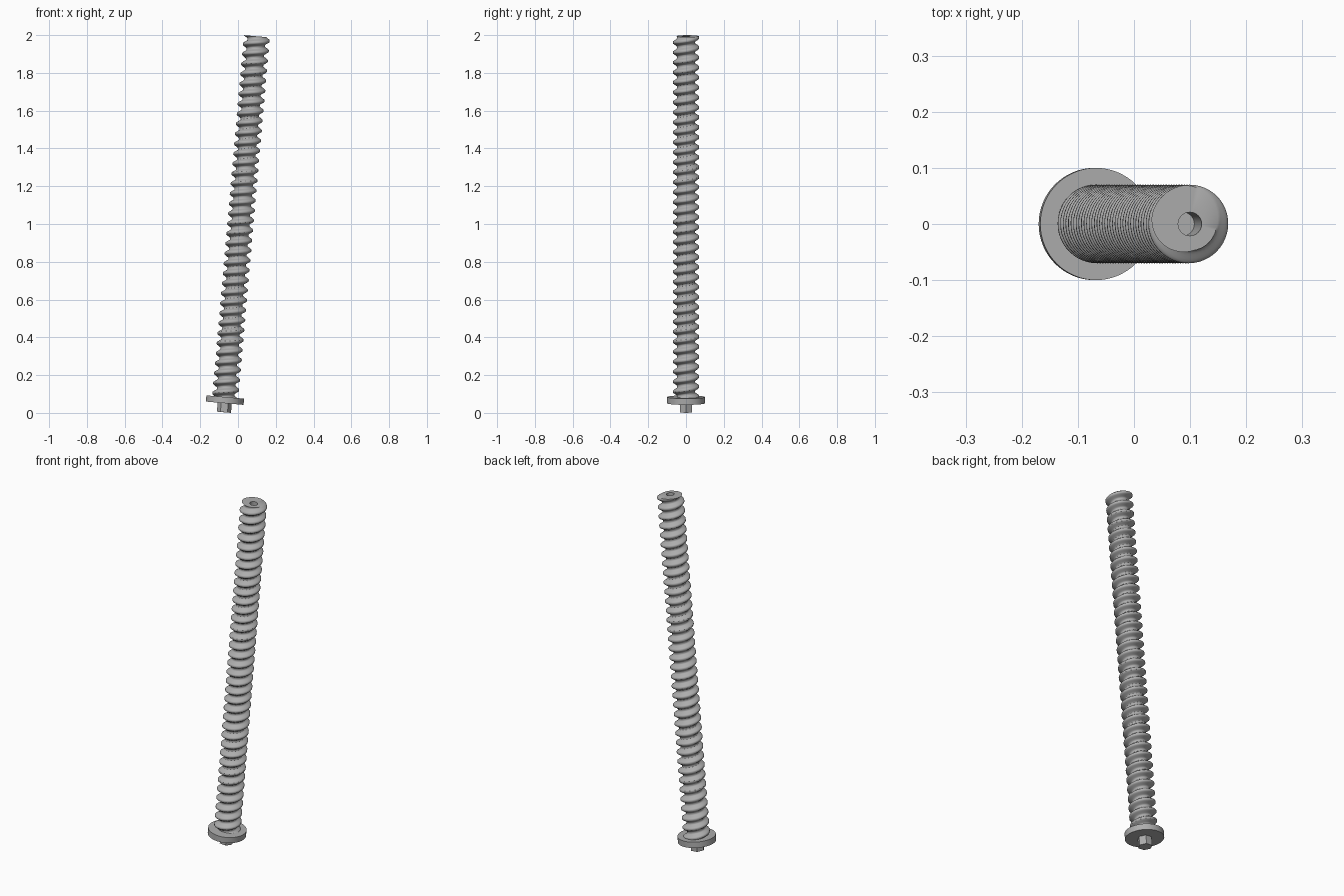
import bpy, bmesh
from math import sin, cos, pi, radians

if "Cube" in bpy.data.objects:
    bpy.data.objects.remove(bpy.data.objects["Cube"], do_unlink=True)

TILT = radians(5)
TOP, PITCH = 1.998, 0.053
FLANGE_LOW, FLANGE_HIGH = 0.048, 0.081

steel = bpy.data.materials.new("plain_steel_grey")
steel.use_nodes = True
grey = (0.42, 0.42, 0.42, 1)
steel.diffuse_color = grey
steel.node_tree.nodes["Principled BSDF"].inputs["Base Color"].default_value = grey


def loft(name, rings, sides):
    """Skin rings of (height, radius function of angle), capping both ends."""
    bm = bmesh.new()
    loops = []
    for z, radius in rings:
        loop = []
        for i in range(sides):
            a = 2 * pi * i / sides
            r = radius(a)
            loop.append(bm.verts.new((r * cos(a), r * sin(a), z)))
        loops.append(loop)
    for low, high in zip(loops, loops[1:]):
        for i in range(sides):
            j = (i + 1) % sides
            bm.faces.new((low[i], low[j], high[j], high[i]))
    bm.faces.new(loops[0][::-1])
    bm.faces.new(loops[-1])
    bmesh.ops.recalc_face_normals(bm, faces=bm.faces)
    mesh = bpy.data.meshes.new(name)
    bm.to_mesh(mesh)
    bm.free()
    mesh.materials.append(steel)
    obj = bpy.data.objects.new(name, mesh)
    bpy.context.collection.objects.link(obj)
    # the whole screw leans towards +x
    obj.location = (-0.0745, 0, 0.0033)
    obj.rotation_euler = (0, TILT, 0)
    bpy.ops.object.select_all(action="DESELECT")
    obj.select_set(True)
    bpy.context.view_layer.objects.active = obj
    bpy.ops.object.shade_smooth_by_angle(angle=radians(40))
    return obj


def constant(r):
    return lambda a: r


def thread(z):
    """Right-handed helical section with rounded crest and root."""
    turn = radians(135) + 2 * pi * (z - TOP) / PITCH

    def radius(a):
        return min(0.07, max(0.0475, 0.0585 + 0.0135 * cos(a - turn)))
    return radius


# threaded shaft, with a round blind hole in its top
start = FLANGE_HIGH - 0.01
steps = int((TOP - start) / PITCH * 16)
heights = [start + (TOP - start) * k / steps for k in range(steps + 1)]
rings = [(z, thread(z)) for z in heights]
rings += [(TOP, constant(0.021)), (TOP - 0.15, constant(0.021))]
loft("threaded_shaft", rings, 48)

# round flange
loft("flange", [(FLANGE_LOW, constant(0.1)), (FLANGE_HIGH, constant(0.1))], 64)

# hexagonal drive stub
loft("hex_stub", [(0, constant(0.0375)), (FLANGE_LOW + 0.01, constant(0.0375))], 6)
